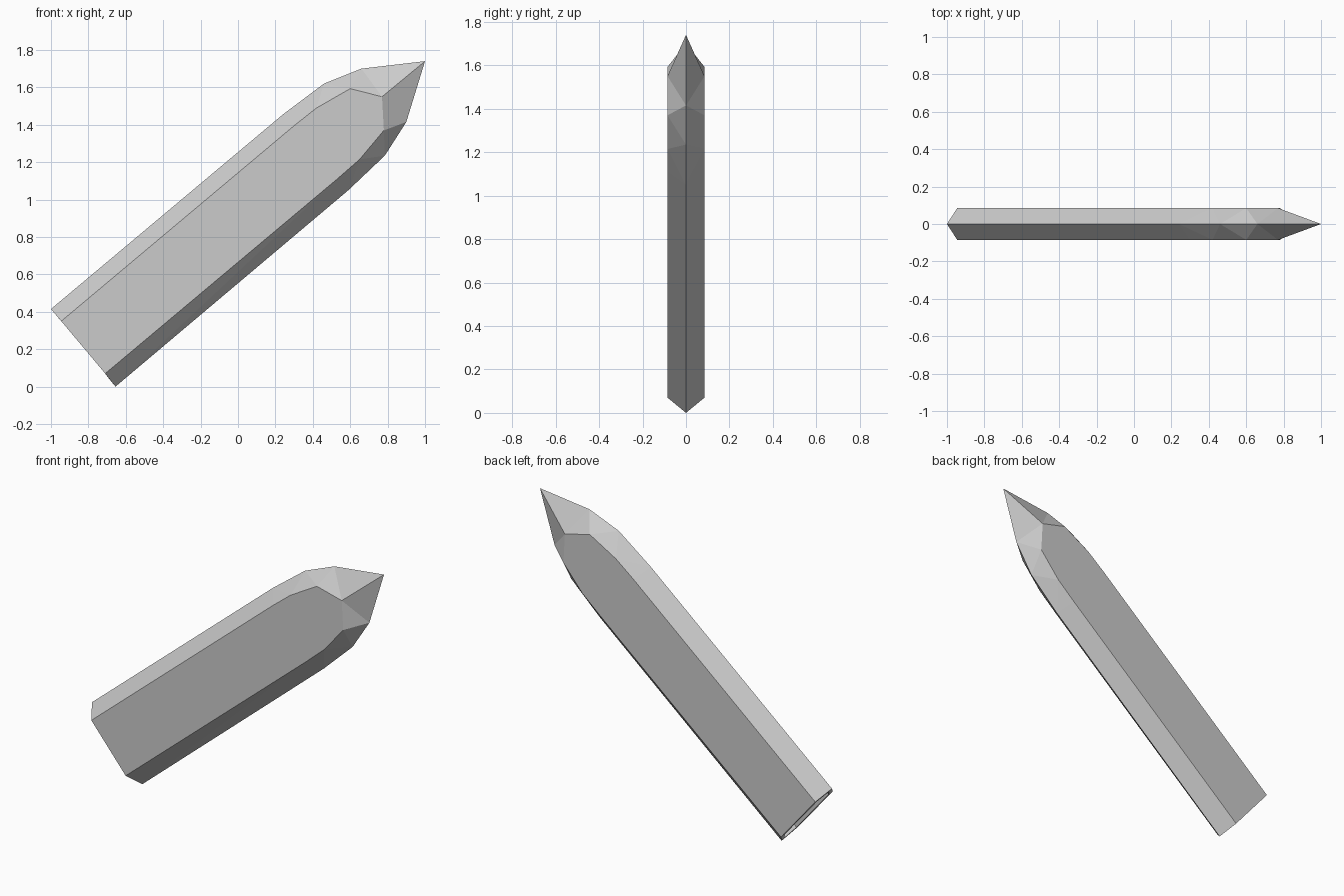
import bpy, bmesh

if "Cube" in bpy.data.objects:
    bpy.data.objects.remove(bpy.data.objects["Cube"])

# Outer edge line (y = 0), from the upper base corner around the tip to the lower one
EDGE = [(-1.0, .415), (.24, 1.455), (.46, 1.62), (.66, 1.70), (1.0, 1.74),
        (.90, 1.415), (.785, 1.235), (.59, 1.05), (-.655, 0)]
# Outline of the flat side panels (y = +-HALF)
PANEL = [(-.945, .35), (.30, 1.395), (.42, 1.49), (.60, 1.593), (.77, 1.55),
         (.78, 1.37), (.65, 1.215), (.53, 1.11), (-.71, .07)]
HALF = .085

steel = bpy.data.materials.new("grey steel")
steel.diffuse_color = (.6, .6, .6, 1)
steel.use_nodes = True
steel.node_tree.nodes["Principled BSDF"].inputs["Base Color"].default_value = steel.diffuse_color

bm = bmesh.new()
edge = [bm.verts.new((x, 0, z)) for x, z in EDGE]
sides = []
for s in (-1, 1):
    panel = [bm.verts.new((x, s * HALF, z)) for x, z in PANEL]
    sides.append(panel)
    bm.faces.new(panel)
    # Bevel facets between the edge line and the panel
    for i in range(8):
        a, b, c, d = edge[i], edge[i + 1], panel[i + 1], panel[i]
        tris = ((a, b, c), (a, c, d)) if i < 4 else ((a, b, d), (d, b, c))
        for t in tris:
            bm.faces.new(t)

# Base end with a shallow socket
f, k = sides
cap = bm.faces.new([edge[0], f[0], f[8], edge[8], k[8], k[0]])
bmesh.ops.recalc_face_normals(bm, faces=bm.faces)
bmesh.ops.inset_region(bm, faces=[cap], thickness=.03, depth=0)
bmesh.ops.inset_region(bm, faces=[cap], thickness=.002, depth=-.04)

mesh = bpy.data.meshes.new("blade")
bm.to_mesh(mesh)
bm.free()
mesh.materials.append(steel)
bpy.context.collection.objects.link(bpy.data.objects.new("blade", mesh))
